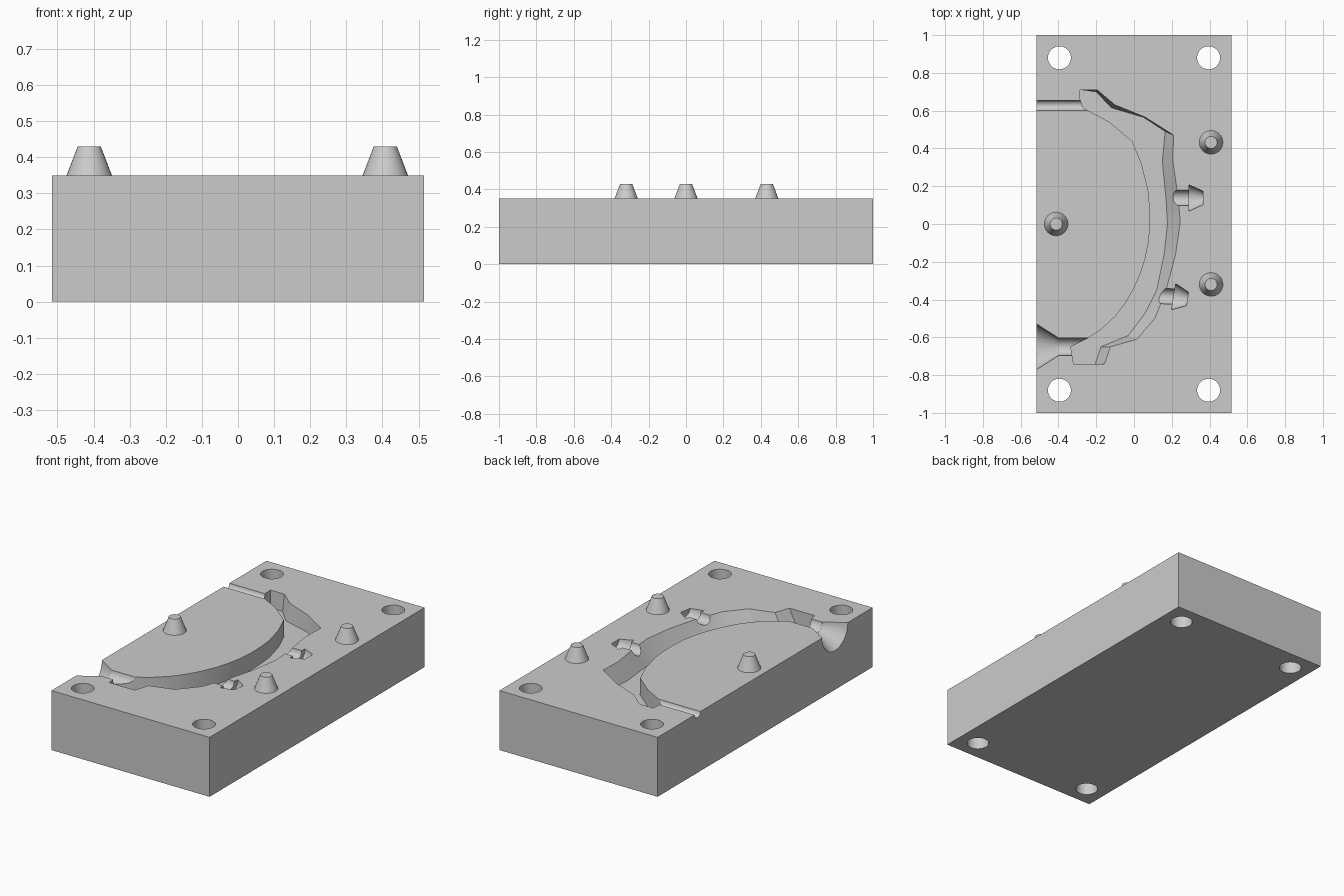
import bpy
import bmesh
from math import radians
from mathutils import Matrix, Vector

cube = bpy.data.objects.get("Cube")
if cube:
    bpy.data.objects.remove(cube, do_unlink=True)

TOP = 0.35
FLOOR = 0.25

grey = bpy.data.materials.new("mould_grey")
grey.use_nodes = True
grey.diffuse_color = (0.6, 0.6, 0.6, 1)
grey.node_tree.nodes["Principled BSDF"].inputs["Base Color"].default_value = (0.6, 0.6, 0.6, 1)


def make_object(name, bm):
    bmesh.ops.recalc_face_normals(bm, faces=bm.faces)
    mesh = bpy.data.meshes.new(name)
    bm.to_mesh(mesh)
    bm.free()
    mesh.materials.append(grey)
    obj = bpy.data.objects.new(name, mesh)
    bpy.context.collection.objects.link(obj)
    return obj


def frustum(name, start, end, r1, r2, sides=32):
    """Round bar or cone between two points."""
    start, end = Vector(start), Vector(end)
    axis = end - start
    turn = axis.to_track_quat('Z', 'Y').to_matrix().to_4x4()
    bm = bmesh.new()
    bmesh.ops.create_cone(bm, cap_ends=True, segments=sides, radius1=r1, radius2=r2,
                          depth=axis.length,
                          matrix=Matrix.Translation((start + end) / 2) @ turn)
    return make_object(name, bm)


def loft(name, layers):
    """Skin matching outlines given as (height, points)."""
    bm = bmesh.new()
    rings = [[bm.verts.new((x, y, z)) for x, y in pts] for z, pts in layers]
    n = len(rings[0])
    for low, high in zip(rings, rings[1:]):
        for i in range(n):
            j = (i + 1) % n
            bm.faces.new((low[i], low[j], high[j], high[i]))
    bm.faces.new(rings[0])
    bm.faces.new(rings[-1])
    return make_object(name, bm)


def smooth(obj):
    bpy.ops.object.select_all(action='DESELECT')
    obj.select_set(True)
    bpy.context.view_layer.objects.active = obj
    bpy.ops.object.shade_smooth_by_angle(angle=radians(22))


# Mould block
bm = bmesh.new()
bmesh.ops.create_cube(bm, size=1, matrix=Matrix.Translation((0, 0, TOP / 2))
                      @ Matrix.Diagonal((1.03, 2, TOP, 1)))
block = make_object("mould_block", bm)

cutters = []

# Crescent cavity: straight inner wall, sloping outer wall
inner = [(-.245, -.605), (-.17, -.555), (-.1, -.49), (-.045, -.42), (0, -.34), (.035, -.26),
         (.06, -.18), (.078, -.09), (.085, 0), (.083, .09), (.075, .18), (.04, .32),
         (-.01, .44), (-.13, .54), (-.27, .615), (-.285, .66)]
outer_top = [(-.285, .71), (-.195, .71), (-.1, .63), (.06, .565), (.21, .47), (.205, .34),
             (.235, .13), (.245, .01), (.22, -.16), (.17, -.35), (.11, -.5), (.015, -.61),
             (-.125, -.65), (-.155, -.74), (-.32, -.74), (-.335, -.65)]
outer_floor = [(-.285, .71), (-.2, .70), (-.12, .615), (.05, .565), (.165, .49), (.15, .33),
               (.17, .13), (.177, 0), (.16, -.16), (.12, -.35), (.06, -.47), (-.03, -.59),
               (-.175, -.65), (-.205, -.74), (-.32, -.74), (-.335, -.65)]
cutters.append(loft("cavity_cutter", [(FLOOR, inner + outer_floor),
                                      (TOP, inner + outer_top),
                                      (TOP + .1, inner + outer_top)]))

# Pouring funnel, its runner and the narrow vent channel
cutters.append(frustum("funnel_cutter", (-.565, -.65, TOP), (-.4, -.65, TOP), .152, .047))
cutters.append(frustum("runner_cutter", (-.42, -.65, TOP), (-.24, -.65, TOP), .046, .046))
cutters.append(frustum("vent_cutter", (-.6, .628, TOP), (-.25, .628, TOP), .027, .027))

# Two barbed notches on the outer wall
for shaft, barb, tip in (((.19, .138), (.29, .138), (.365, .138)),
                         ((.13, -.38), (.21, -.385), (.283, -.397))):
    points = [(x, y, TOP) for x, y in (shaft, barb, tip)]
    cutters.append(frustum("notch_shaft_cutter", points[0],
                           Vector(points[1]) + Vector((.01, 0, 0)), .041, .041))
    cutters.append(frustum("notch_barb_cutter", points[1], points[2], .07, .036))

# Bolt holes in the four corners
for sx in (-1, 1):
    for sy in (-1, 1):
        x, y = sx * .395, sy * .88
        cutters.append(frustum("bolt_hole_cutter", (x, y, -.1), (x, y, .5), .061, .061))

# Carve the block
bpy.context.view_layer.objects.active = block
for cutter in cutters:
    cutter.hide_render = True
    mod = block.modifiers.new("carve", 'BOOLEAN')
    mod.operation = 'DIFFERENCE'
    mod.solver = 'EXACT'
    mod.object = cutter
    bpy.ops.object.modifier_apply(modifier=mod.name)
    bpy.data.objects.remove(cutter, do_unlink=True)
smooth(block)

# Tapered locating pegs
for name, x, y in (("locating_peg_right", -.412, 0),
                   ("locating_peg_back", .408, .432),
                   ("locating_peg_front", .408, -.32)):
    smooth(frustum(name, (x, y, TOP - .001), (x, y, .43), .063, .032))
